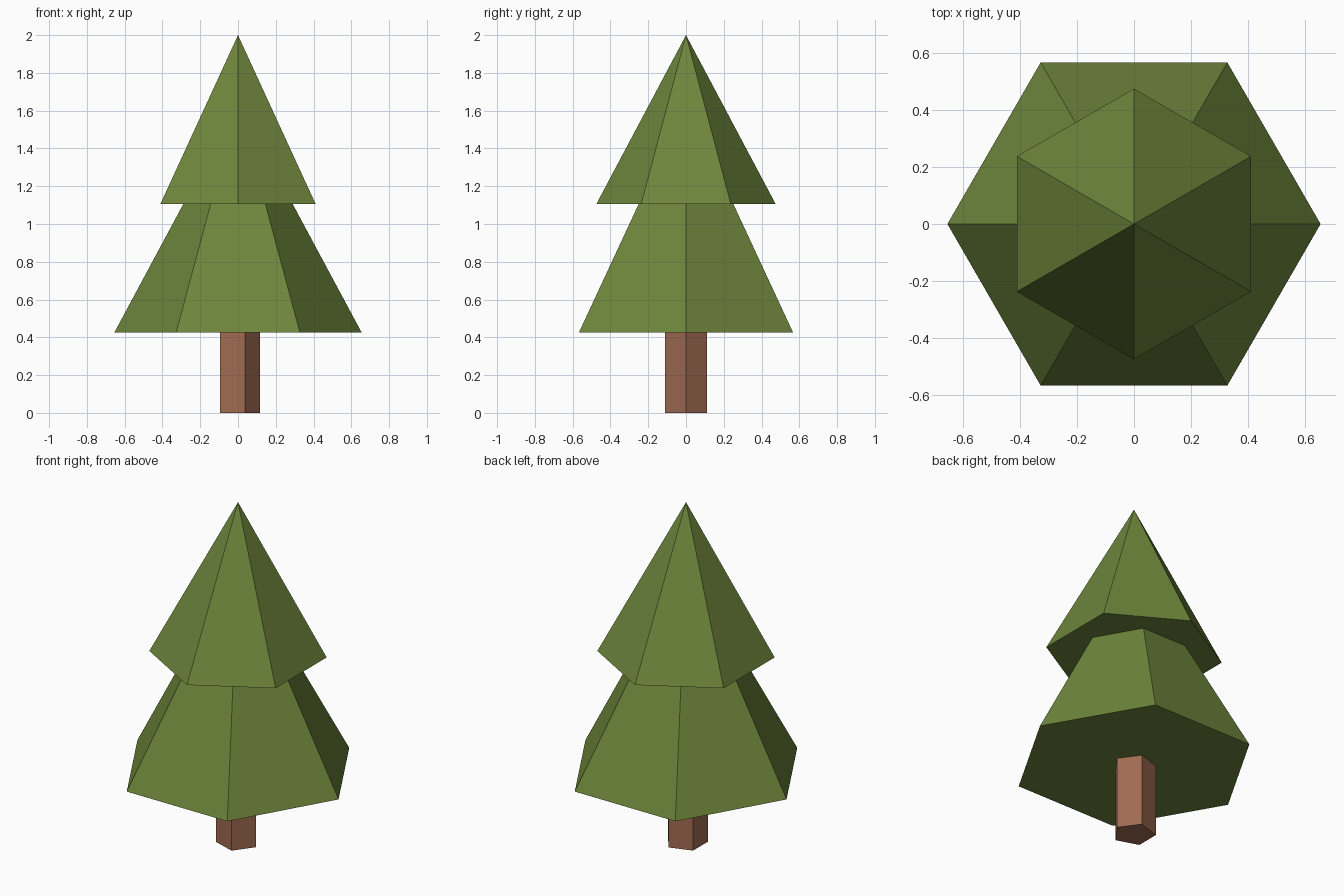
import bpy, bmesh
from math import cos, sin, tau, radians

cube = bpy.data.objects.get("Cube")
if cube:
    bpy.data.objects.remove(cube, do_unlink=True)


def make_material(name, rgb):
    mat = bpy.data.materials.new(name)
    mat.use_nodes = True
    mat.diffuse_color = (*rgb, 1)
    bsdf = next(n for n in mat.node_tree.nodes if n.type == 'BSDF_PRINCIPLED')
    bsdf.inputs["Base Color"].default_value = (*rgb, 1)
    bsdf.inputs["Roughness"].default_value = 0.9
    return mat


def make_part(name, sides, radius, bottom, top, turn, mat, pointed):
    """Closed low-poly prism, or a pyramid when pointed; turn is the first corner's angle from +x."""
    bm = bmesh.new()

    def ring(z):
        angles = [radians(turn) + tau * i / sides for i in range(sides)]
        return [bm.verts.new((radius * cos(a), radius * sin(a), z)) for a in angles]

    base = ring(bottom)
    bm.faces.new(base[::-1])
    if pointed:
        tip = bm.verts.new((0, 0, top))
        for i in range(sides):
            bm.faces.new((base[i], base[(i + 1) % sides], tip))
    else:
        cap = ring(top)
        bm.faces.new(cap)
        for i in range(sides):
            j = (i + 1) % sides
            bm.faces.new((base[i], base[j], cap[j], cap[i]))
    mesh = bpy.data.meshes.new(name)
    bm.to_mesh(mesh)
    bm.free()
    mesh.materials.append(mat)
    obj = bpy.data.objects.new(name, mesh)
    bpy.context.collection.objects.link(obj)
    return obj


bark = make_material("bark brown", (0.35, 0.147, 0.084))
needles = make_material("needle green", (0.156, 0.238, 0.045))

# Five-sided trunk, its top tucked into the foliage
make_part("trunk", 5, 0.117, 0, 0.45, 0, bark, False)
# Two six-sided foliage tiers, turned against each other
make_part("lower_foliage", 6, 0.655, 0.425, 1.645, 0, needles, True)
make_part("upper_foliage", 6, 0.475, 1.105, 2, 30, needles, True)
